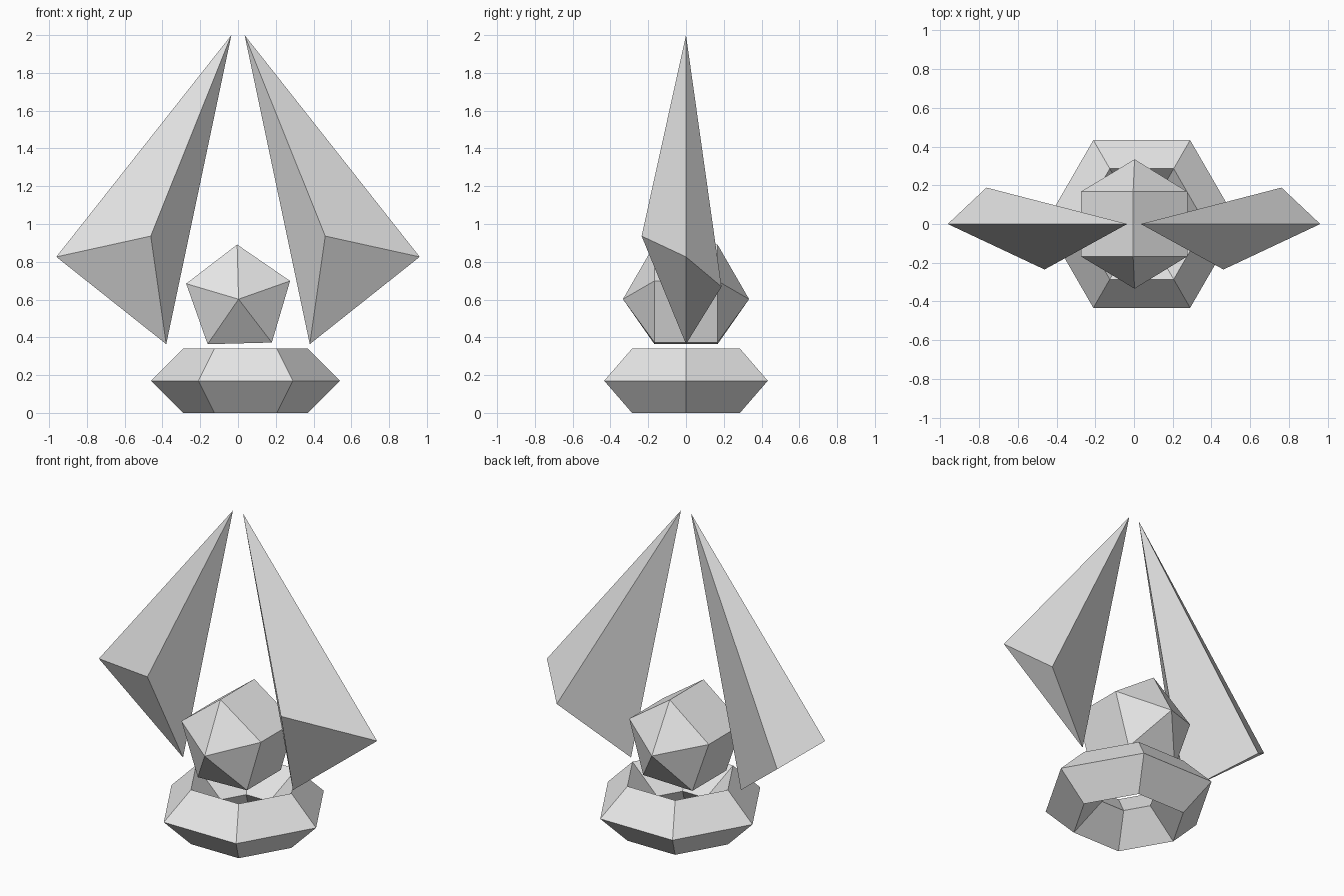
import bpy, bmesh
from math import radians

if "Cube" in bpy.data.objects:
    bpy.data.objects.remove(bpy.data.objects["Cube"])

grey = bpy.data.materials.new("light_grey")
grey.diffuse_color = (0.8, 0.8, 0.8, 1.0)
grey.use_nodes = True
grey.node_tree.nodes["Principled BSDF"].inputs["Base Color"].default_value = grey.diffuse_color


def finish(obj, name):
    obj.name = name
    obj.data.name = name
    obj.data.materials.clear()
    obj.data.materials.append(grey)
    for p in obj.data.polygons:
        p.use_smooth = False
    return obj


# Base: six-sided ring with a diamond cross-section
bpy.ops.mesh.primitive_torus_add(location=(0.04, 0, 0.17), major_segments=6, minor_segments=4,
                                 major_radius=0.33, minor_radius=0.17)
finish(bpy.context.object, "base_ring")

# Gem: five-sided, three-ring sphere lying along y, slightly tilted
bpy.ops.mesh.primitive_uv_sphere_add(segments=5, ring_count=3, radius=0.334,
                                     location=(0.003, 0, 0.602),
                                     rotation=(radians(90), radians(-1.5), 0))
finish(bpy.context.object, "centre_gem")

# Wings: flat triangle in the xz plane with a raised point in front and behind
bm = bmesh.new()
tip, outer, bottom, front, back = [bm.verts.new(c) for c in (
    (0.035, 0, 2.0), (0.962, 0, 0.826), (0.38, 0, 0.364),
    (0.462, -0.235, 0.936), (0.762, 0.188, 0.668))]
for apex in (front, back):
    for a, b in ((tip, outer), (outer, bottom), (bottom, tip)):
        bm.faces.new((a, b, apex))
bmesh.ops.recalc_face_normals(bm, faces=bm.faces)
mesh = bpy.data.meshes.new("wing_spikes")
bm.to_mesh(mesh)
bm.free()
wings = bpy.data.objects.new("wing_spikes", mesh)
bpy.context.collection.objects.link(wings)
finish(wings, "wing_spikes")
mirror = wings.modifiers.new("mirror", 'MIRROR')
mirror.use_axis = (True, False, False)
mirror.use_mirror_merge = False
